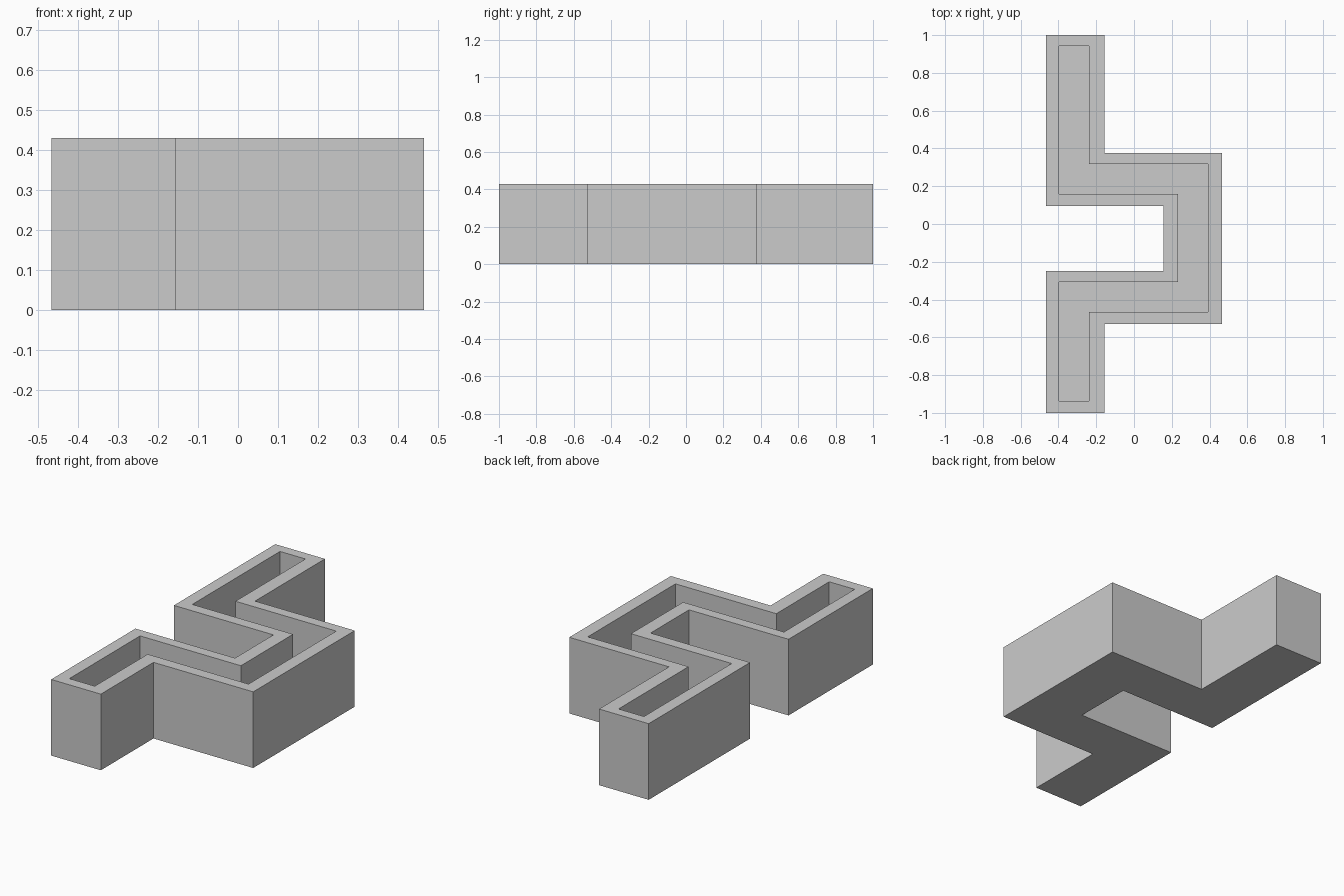
import bpy
import bmesh

if "Cube" in bpy.data.objects:
    bpy.data.objects.remove(bpy.data.objects["Cube"])

HEIGHT = 0.43
FLOOR = 0.06

# Corner order of the stepped outline as (x level, y level) pairs, counter-clockwise
CORNERS = [(0, 0), (1, 0), (1, 1), (3, 1), (3, 4), (1, 4),
           (1, 5), (0, 5), (0, 3), (2, 3), (2, 2), (0, 2)]

OUTER = ([-0.467, -0.157, 0.155, 0.466], [-1.0, -0.53, -0.248, 0.095, 0.376, 1.0])
INNER = ([-0.397, -0.238, 0.233, 0.392], [-0.938, -0.466, -0.307, 0.159, 0.317, 0.942])


def ring(bm, levels, z):
    xs, ys = levels
    return [bm.verts.new((xs[i], ys[j], z)) for i, j in CORNERS]


def bridge(bm, a, b):
    n = len(a)
    for i in range(n):
        j = (i + 1) % n
        bm.faces.new((a[i], a[j], b[j], b[i]))


bm = bmesh.new()

# Outer wall, flat rim, inner wall, from the underside to the trough floor
rings = [ring(bm, OUTER, 0), ring(bm, OUTER, HEIGHT),
         ring(bm, INNER, HEIGHT), ring(bm, INNER, FLOOR)]
for a, b in zip(rings, rings[1:]):
    bridge(bm, a, b)

# Underside and trough floor
bm.faces.new(rings[0][::-1])
bm.faces.new(rings[3])

bmesh.ops.recalc_face_normals(bm, faces=bm.faces[:])
mesh = bpy.data.meshes.new("stepped_trough")
bm.to_mesh(mesh)
bm.free()
trough = bpy.data.objects.new("stepped_trough", mesh)
bpy.context.collection.objects.link(trough)
